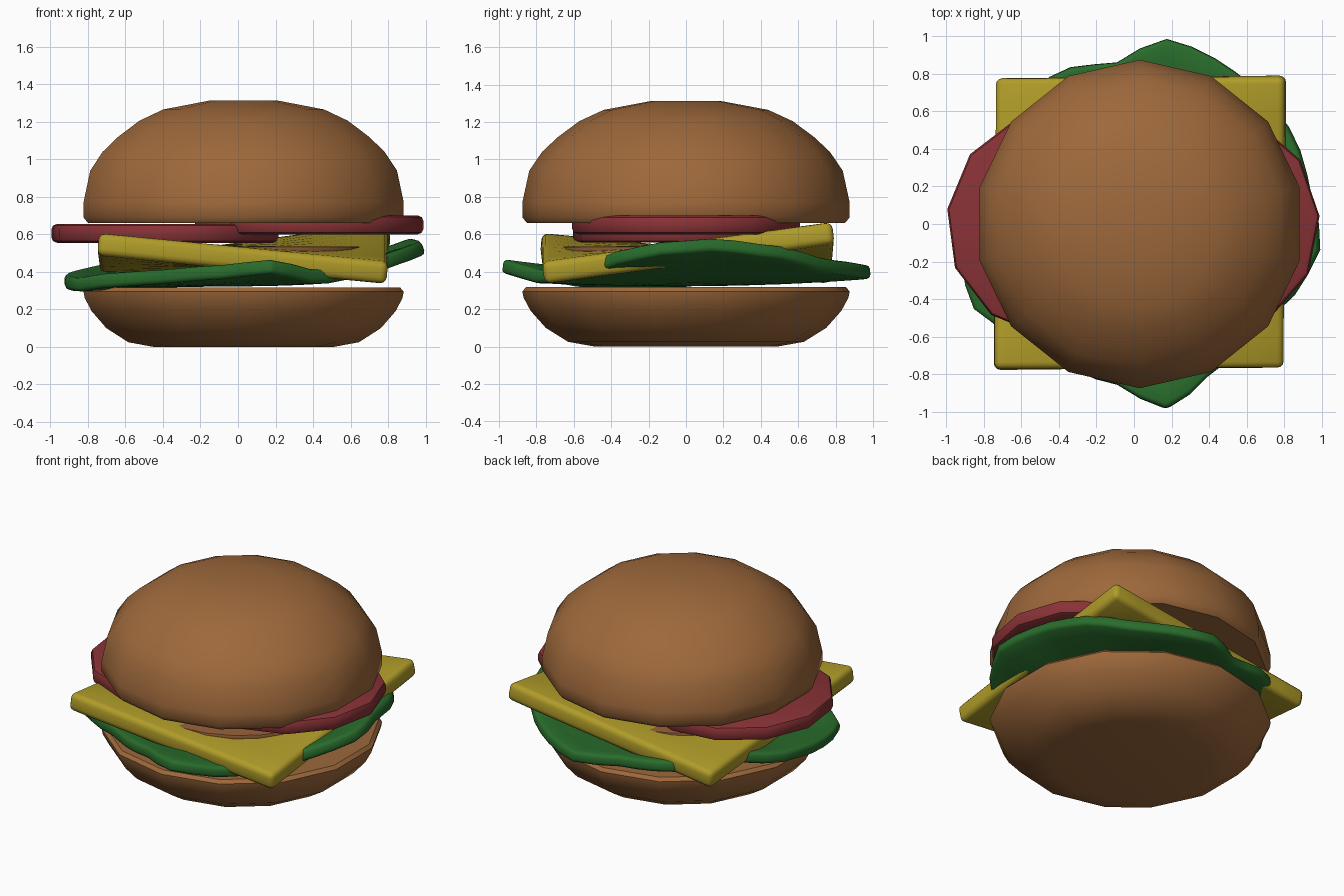
import bpy, bmesh, math

if "Cube" in bpy.data.objects:
    bpy.data.objects.remove(bpy.data.objects["Cube"])


def material(name, rgb):
    m = bpy.data.materials.new(name)
    m.diffuse_color = (*rgb, 1)
    m.use_nodes = True
    m.node_tree.nodes["Principled BSDF"].inputs["Base Color"].default_value = m.diffuse_color
    return m


BUN = material("bun brown", (0.34, 0.14, 0.044))
PATTY = material("patty brown", (0.27, 0.10, 0.035))
CHEESE = material("cheese yellow", (0.43, 0.33, 0.022))
TOMATO = material("tomato red", (0.25, 0.032, 0.037))
LETTUCE = material("lettuce green", (0.022, 0.15, 0.025))


def finish(name, bm, mat, angle=40):
    bmesh.ops.recalc_face_normals(bm, faces=bm.faces)
    me = bpy.data.meshes.new(name)
    bm.to_mesh(me)
    bm.free()
    me.materials.append(mat)
    ob = bpy.data.objects.new(name, me)
    bpy.context.collection.objects.link(ob)
    bpy.ops.object.select_all(action='DESELECT')
    ob.select_set(True)
    bpy.context.view_layer.objects.active = ob
    bpy.ops.object.shade_smooth_by_angle(angle=math.radians(angle))
    return ob


def lathe(name, profile, sides, start, centre, mat):
    """Closed round solid from (radius, z) points, bottom to top."""
    bm = bmesh.new()
    rings = []
    for r, z in profile:
        ring = []
        for i in range(sides):
            a = math.radians(start) + math.tau * i / sides
            ring.append(bm.verts.new((centre[0] + r * math.cos(a),
                                      centre[1] + r * math.sin(a), z)))
        rings.append(ring)
    for lo, hi in zip(rings, rings[1:]):
        for i in range(sides):
            j = (i + 1) % sides
            bm.faces.new((lo[i], lo[j], hi[j], hi[i]))
    bm.faces.new(rings[0])
    bm.faces.new(rings[-1])
    return finish(name, bm, mat)


def slab(name, r, z0, z1, sides, start, centre, mat, b=0.03):
    prof = [(r - b, z0), (r - b * 0.3, z0 + b * 0.3), (r, z0 + b),
            (r, z1 - b), (r - b * 0.3, z1 - b * 0.3), (r - b, z1)]
    return lathe(name, prof, sides, start, centre, mat)


# Buns
lathe("bottom_bun", [(0.49, 0), (0.63, 0.025), (0.75, 0.10), (0.83, 0.19),
                     (0.868, 0.26), (0.875, 0.295), (0.855, 0.317)],
      14, 90, (0.03, 0), BUN)
lathe("top_bun", [(0.85, 0.66), (0.875, 0.69), (0.875, 0.77), (0.838, 0.94),
                  (0.77, 1.04), (0.685, 1.12), (0.57, 1.205), (0.44, 1.265),
                  (0.19, 1.312)], 14, 90, (0.03, 0), BUN)

# Patty, mostly swallowed by the cheese
slab("patty", 0.66, 0.485, 0.535, 24, 0, (0.03, 0), PATTY, 0.012)

# Tomato slices
slab("left_tomato", 0.61, 0.555, 0.655, 12, -7.5, (-0.39, 0), TOMATO)
slab("right_tomato", 0.61, 0.60, 0.70, 12, 4, (0.38, 0), TOMATO)

# Cheese: square slice twisted into a saddle
bm = bmesh.new()
bmesh.ops.create_grid(bm, x_segments=8, y_segments=8, size=0.5)
for v in bm.verts:
    u, w = v.co.x + 0.5, v.co.y + 0.5
    z = ((0.61 * (1 - u) + 0.45 * u) * (1 - w)
         + (0.45 * (1 - u) + 0.67 * u) * w)
    v.co = (-0.74 + 1.54 * u, -0.77 + 1.55 * w, z)
cheese = finish("cheese", bm, CHEESE)
mod = cheese.modifiers.new("thickness", 'SOLIDIFY')
mod.thickness = 0.12
mod.offset = -1
mod = cheese.modifiers.new("round", 'BEVEL')
mod.width = 0.035
mod.segments = 3
mod.limit_method = 'ANGLE'
mod.angle_limit = math.radians(50)

# Lettuce: wavy leaf, rim given as (angle, radius, height)
RIM = [(10, 0.95, 0.55), (30, 0.97, 0.51), (53, 0.97, 0.43), (80, 1.0, 0.40),
       (97, 0.86, 0.39), (117, 0.91, 0.42), (145, 0.80, 0.42),
       (170, 0.90, 0.37), (192, 0.94, 0.34), (207, 0.97, 0.33),
       (214, 0.92, 0.35), (235, 0.82, 0.37), (264, 0.86, 0.40),
       (280, 1.0, 0.43), (299, 0.89, 0.37), (320, 0.86, 0.41),
       (343, 0.96, 0.50), (353, 1.0, 0.53)]
LOOP = RIM + [(370, RIM[0][1], RIM[0][2])]


def rim(deg):
    if deg < 10:
        deg += 360
    for (a, r, z), (b, s, y) in zip(LOOP, LOOP[1:]):
        if a <= deg <= b:
            t = (deg - a) / (b - a)
            t = 0.5 * t + 0.5 * t * t * (3 - 2 * t)
            return r + (s - r) * t, z + (y - z) * t


bm = bmesh.new()
N, BASE = 45, 0.36
centre = bm.verts.new((0, 0, BASE))
prev = None
for t in (0.3, 0.55, 0.7, 0.8, 0.9, 1.0):
    ring = []
    for i in range(N):
        deg = 360 * i / N
        r, z = rim(deg)
        a = math.radians(deg)
        ring.append(bm.verts.new((r * t * math.cos(a), r * t * math.sin(a),
                                  BASE + (z - BASE) * t * t)))
    for i in range(N):
        j = (i + 1) % N
        if prev:
            bm.faces.new((prev[i], ring[i], ring[j], prev[j]))
        else:
            bm.faces.new((centre, ring[i], ring[j]))
    prev = ring
lettuce = finish("lettuce", bm, LETTUCE, 60)
mod = lettuce.modifiers.new("thickness", 'SOLIDIFY')
mod.thickness = 0.075
mod.offset = 0
mod = lettuce.modifiers.new("round", 'BEVEL')
mod.width = 0.022
mod.segments = 2
mod.limit_method = 'ANGLE'
mod.angle_limit = math.radians(50)
